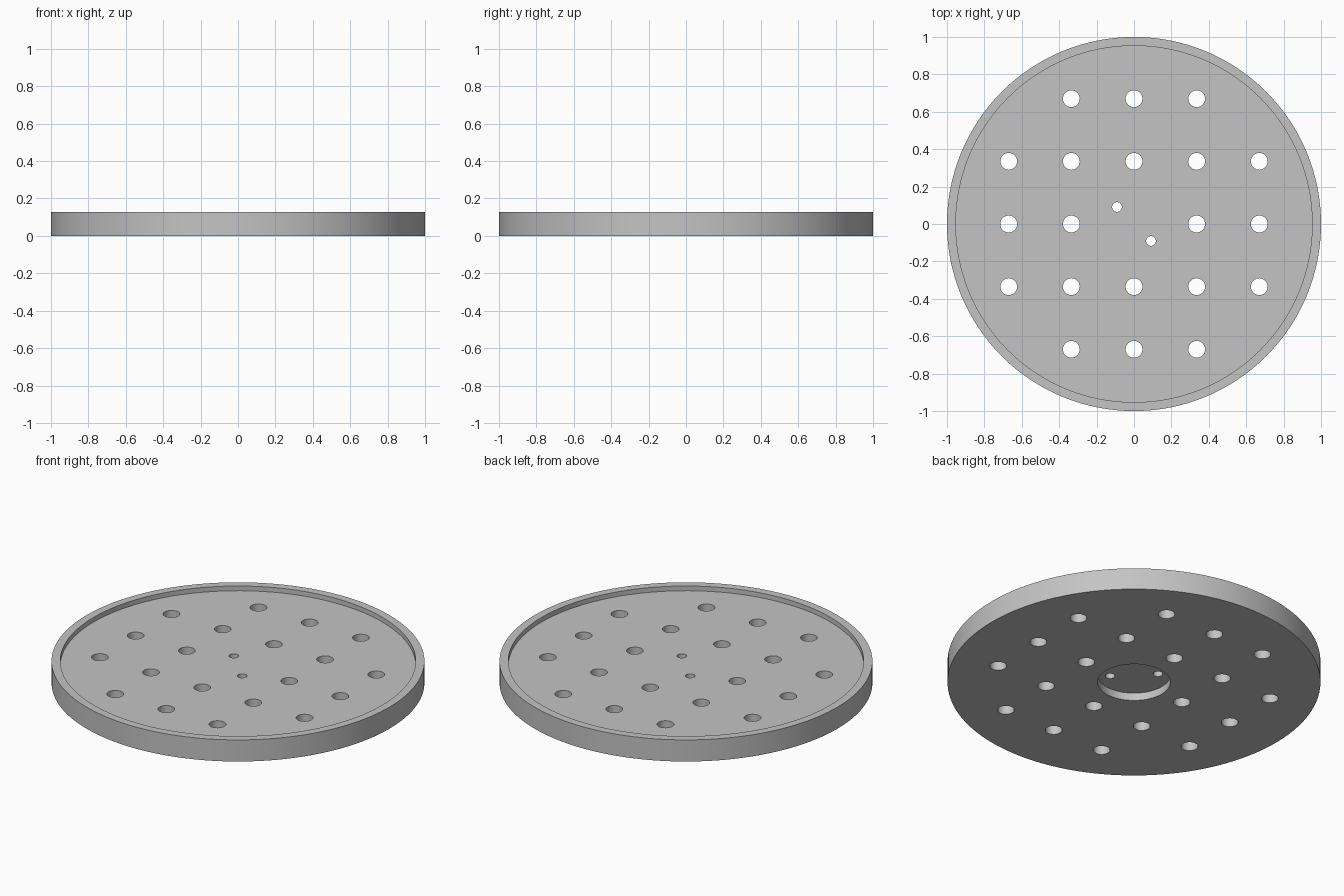
import bpy, bmesh
from mathutils import Matrix

cube = bpy.data.objects.get("Cube")
if cube:
    bpy.data.objects.remove(cube, do_unlink=True)

RADIUS, HEIGHT = 1.0, 0.128
RIM_INNER, TOP_DEPTH = 0.953, 0.028
HUB_RADIUS, HUB_DEPTH = 0.195, 0.045
PITCH, HOLE, SCREW_AT, SCREW = 1 / 3, 0.045, 0.091, 0.026


def cylinders(name, specs):
    """One mesh of upright cylinders given as (x, y, z_low, z_high, radius, sides)."""
    bm = bmesh.new()
    for x, y, low, high, r, sides in specs:
        bmesh.ops.create_cone(bm, cap_ends=True, segments=sides, radius1=r, radius2=r,
                              depth=high - low,
                              matrix=Matrix.Translation((x, y, (low + high) / 2)))
    mesh = bpy.data.meshes.new(name)
    bm.to_mesh(mesh)
    bm.free()
    obj = bpy.data.objects.new(name, mesh)
    bpy.context.collection.objects.link(obj)
    return obj


def cut(target, cutter):
    """Subtract the cutter, apply the result and discard the cutter."""
    cutter.hide_render = True
    mod = target.modifiers.new("cut", 'BOOLEAN')
    mod.operation, mod.solver, mod.object = 'DIFFERENCE', 'EXACT', cutter
    bpy.ops.object.modifier_apply(modifier=mod.name)
    bpy.data.objects.remove(cutter, do_unlink=True)


grey = bpy.data.materials.new("light grey")
grey.use_nodes = True
grey.diffuse_color = (0.55, 0.55, 0.55, 1)
grey.node_tree.nodes["Principled BSDF"].inputs["Base Color"].default_value = grey.diffuse_color

# Solid disc
disc = cylinders("perforated_disc", [(0, 0, 0, HEIGHT, RADIUS, 128)])
disc.data.materials.append(grey)
bpy.context.view_layer.objects.active = disc
disc.select_set(True)

# Shallow tray on top and round hub pocket underneath
cut(disc, cylinders("recess_cutter", [
    (0, 0, HEIGHT - TOP_DEPTH, 1, RIM_INNER, 128),
    (0, 0, -1, HUB_DEPTH, HUB_RADIUS, 64)]))

# Grid of through holes without the centre and corners, plus two screw holes
holes = [(i * 1.005 * PITCH, j * 1.005 * PITCH, -1, 1, HOLE, 32)
         for i in range(-2, 3) for j in range(-2, 3)
         if 0 < abs(i) + abs(j) < 4]
holes += [(s * SCREW_AT, -s * SCREW_AT, -1, 1, SCREW, 32) for s in (-1, 1)]
cut(disc, cylinders("hole_cutter", holes))

bpy.ops.object.shade_smooth_by_angle()
